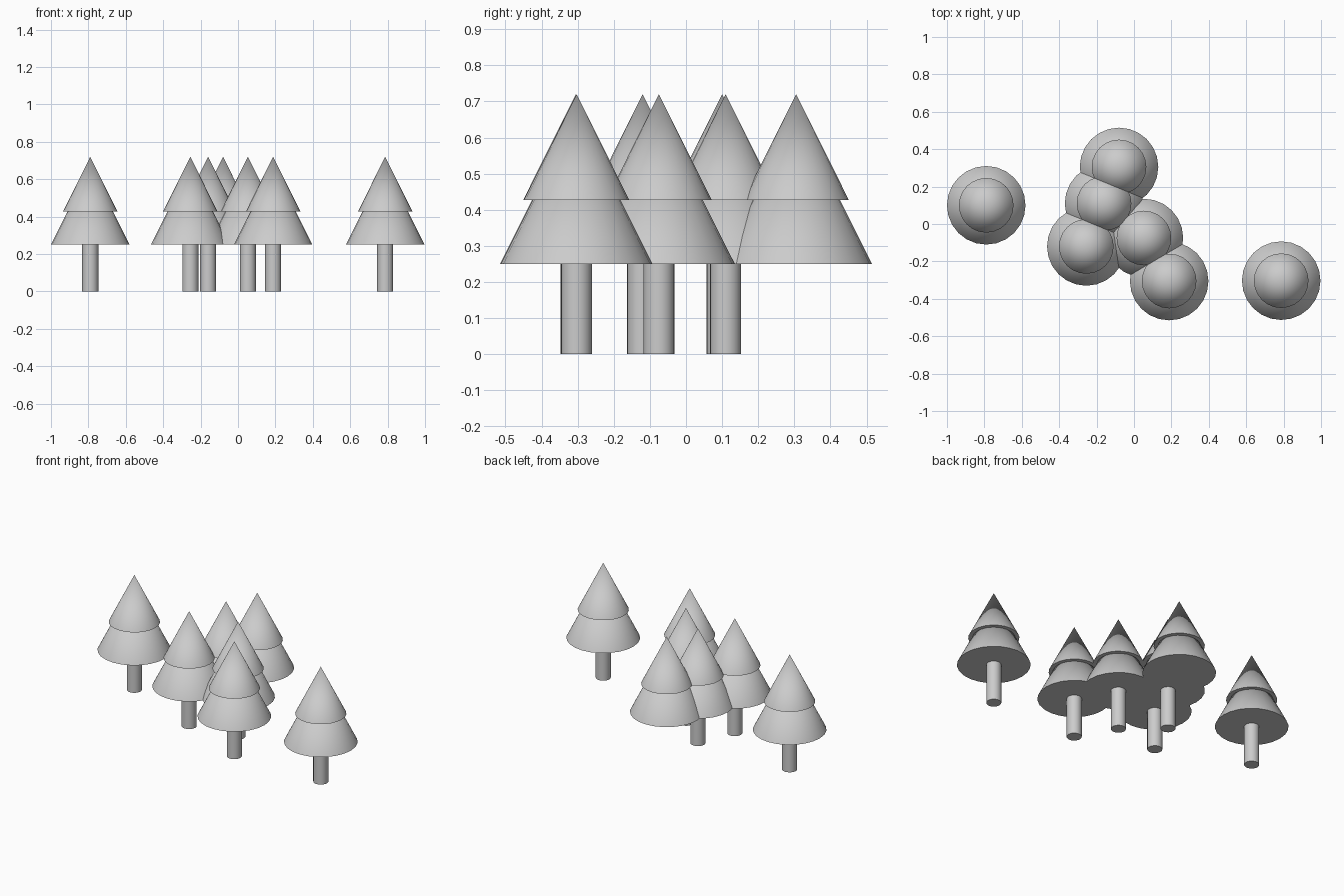
import bpy, math

if "Cube" in bpy.data.objects:
    bpy.data.objects.remove(bpy.data.objects["Cube"])

SIDES = 24

def cone(name, x, y, z0, z1, r1, r2=0.0):
    bpy.ops.mesh.primitive_cone_add(vertices=SIDES, radius1=r1, radius2=r2,
                                    depth=z1 - z0, location=(x, y, (z0 + z1) / 2))
    ob = bpy.context.object
    ob.name = name
    bpy.ops.object.shade_smooth_by_angle(angle=math.radians(35))
    return ob

# tree positions: x, y, has a trunk
trees = [
    (-0.79, 0.10, True),
    (-0.255, -0.12, True),
    (-0.16, 0.11, True),
    (-0.08, 0.305, False),
    (0.053, -0.075, True),
    (0.188, -0.305, True),
    (0.787, -0.303, True),
]

for i, (x, y, has_trunk) in enumerate(trees, 1):
    # trunk
    if has_trunk:
        cone(f"trunk_{i}", x, y, 0.0, 0.25, 0.043, 0.043)
    # two tiers of foliage
    cone(f"lower_foliage_{i}", x, y, 0.25, 0.67, 0.21)
    cone(f"upper_foliage_{i}", x, y, 0.427, 0.72, 0.146)
